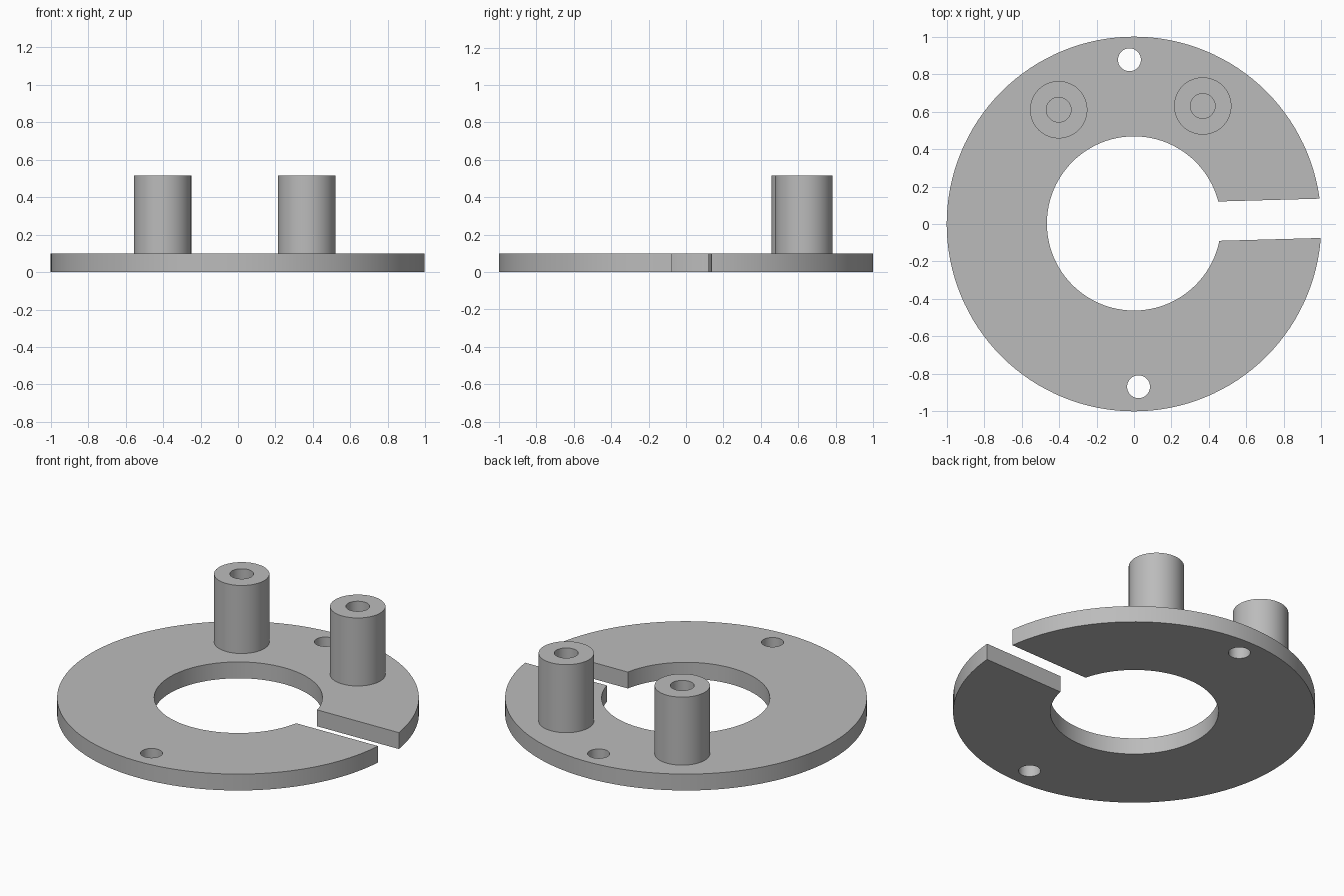
import bpy
import math

if "Cube" in bpy.data.objects:
    bpy.data.objects.remove(bpy.data.objects["Cube"])

grey = bpy.data.materials.new("grey")
grey.diffuse_color = (0.5, 0.5, 0.5, 1)
grey.use_nodes = True
grey.node_tree.nodes["Principled BSDF"].inputs["Base Color"].default_value = grey.diffuse_color

TILT = math.radians(1.6)   # slot and bolt holes share this small turn
PLATE_TOP, BOSS_TOP = 0.10, 0.515


def cylinder(name, x, y, radius, z0, z1, sides=64):
    bpy.ops.mesh.primitive_cylinder_add(vertices=sides, radius=radius, depth=z1 - z0,
                                        location=(x, y, (z0 + z1) / 2))
    obj = bpy.context.object
    obj.name = name
    return obj


def cut(target, cutter):
    mod = target.modifiers.new("cut", 'BOOLEAN')
    mod.operation, mod.solver, mod.object = 'DIFFERENCE', 'EXACT', cutter
    bpy.context.view_layer.objects.active = target
    bpy.ops.object.modifier_apply(modifier=mod.name)
    bpy.data.objects.remove(cutter, do_unlink=True)


def finish(obj):
    obj.data.materials.clear()
    obj.data.materials.append(grey)
    bpy.ops.object.select_all(action='DESELECT')
    obj.select_set(True)
    bpy.context.view_layer.objects.active = obj
    bpy.ops.object.shade_smooth_by_angle(angle=math.radians(30))


# Split ring plate with central bore
plate = cylinder("ring_plate", 0, 0, 1.0, 0, PLATE_TOP, 128)
cut(plate, cylinder("bore_cutter", 0, 0.003, 0.465, -0.1, 0.3, 96))

# Two bolt holes on opposite sides
for side in (1, -1):
    cut(plate, cylinder("bolt_cutter", -side * 0.873 * math.sin(TILT),
                        0.004 + side * 0.873 * math.cos(TILT), 0.061, -0.1, 0.3, 48))

# Radial slot opening the ring on the right
bpy.ops.mesh.primitive_cube_add(size=1, location=(0.75, 0.0235, 0.05),
                                rotation=(0, 0, TILT))
slot = bpy.context.object
slot.scale = (1.0, 0.21, 0.5)
bpy.context.view_layer.update()
cut(plate, slot)
finish(plate)

# Hollow bosses standing on the plate
for name, x, y in (("left_boss", -0.402, 0.61), ("right_boss", 0.367, 0.63)):
    boss = cylinder(name, x, y, 0.153, PLATE_TOP - 0.01, BOSS_TOP)
    cut(boss, cylinder("boss_cutter", x, y, 0.066, -0.1, 0.7, 48))
    finish(boss)
